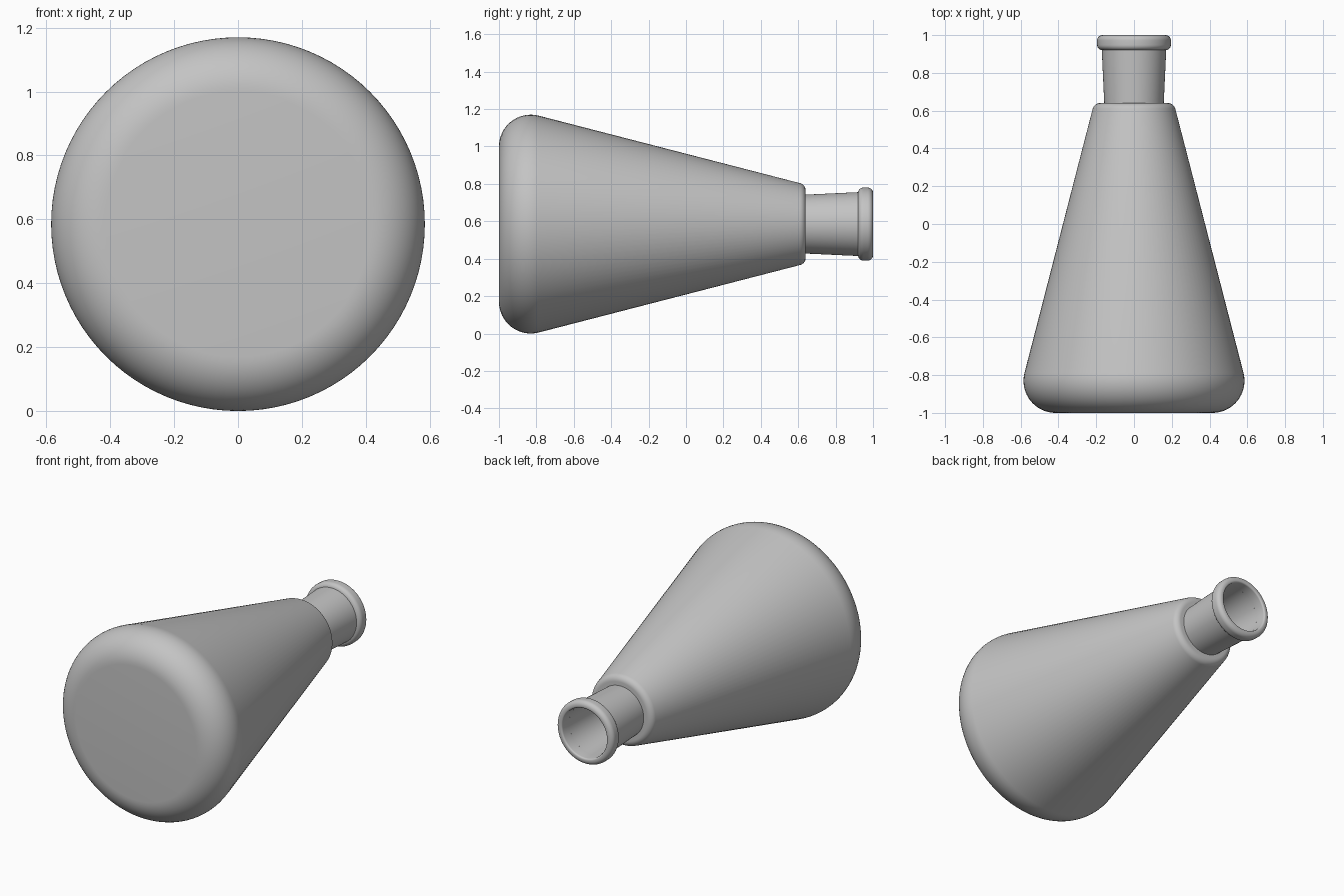
import bpy, bmesh, math

if "Cube" in bpy.data.objects:
    bpy.data.objects.remove(bpy.data.objects["Cube"])

AXIS_Z = 0.585      # height of the flask's lying axis
SEGMENTS = 96
SLOPE = 14.5        # taper of the body in degrees

grey = bpy.data.materials.new("plain grey")
grey.diffuse_color = (0.55, 0.55, 0.55, 1)
grey.use_nodes = True
grey.node_tree.nodes["Principled BSDF"].inputs["Base Color"].default_value = grey.diffuse_color


def arc(r, y, radius, start, end, steps=8):
    """Rounded corner of a profile, as (radius, y) points."""
    points = []
    for i in range(steps + 1):
        a = math.radians(start + (end - start) * i / steps)
        points.append((r + radius * math.cos(a), y + radius * math.sin(a)))
    return points


def lathe(name, profile, closed=False):
    """Turn a (radius, y) profile around the lying axis."""
    bm = bmesh.new()
    rings = []
    for r, y in profile:
        if r < 1e-5:
            rings.append([bm.verts.new((0, y, 0))] * SEGMENTS)
        else:
            angles = [2 * math.pi * i / SEGMENTS for i in range(SEGMENTS)]
            rings.append([bm.verts.new((r * math.cos(a), y, r * math.sin(a))) for a in angles])
    pairs = list(zip(rings, rings[1:]))
    if closed:
        pairs.append((rings[-1], rings[0]))
    for low, high in pairs:
        for i in range(SEGMENTS):
            j = (i + 1) % SEGMENTS
            corners = list(dict.fromkeys([low[i], high[i], high[j], low[j]]))
            bm.faces.new(corners)
    bmesh.ops.recalc_face_normals(bm, faces=bm.faces)
    mesh = bpy.data.meshes.new(name)
    bm.to_mesh(mesh)
    bm.free()
    mesh.materials.append(grey)
    obj = bpy.data.objects.new(name, mesh)
    obj.location.z = AXIS_Z
    bpy.context.collection.objects.link(obj)
    bpy.context.view_layer.objects.active = obj
    obj.select_set(True)
    bpy.ops.object.shade_smooth_by_angle(angle=math.radians(35))
    obj.select_set(False)


# Hollow conical body: flat base, rounded heel, taper, rounded shoulder, inner wall
outer = [(0, -1)] + arc(0.415, -0.83, 0.17, -90, SLOPE, 16) + arc(0.18, 0.60, 0.04, SLOPE, 90)
inner = arc(0.18, 0.60, 0.02, 90, SLOPE) + arc(0.415, -0.83, 0.15, SLOPE, -90, 16) + [(0, -0.98)]
lathe("flask_body", outer + [(0.145, 0.64), (0.145, 0.62)] + inner)

# Neck tube, flaring slightly towards the mouth
lathe("neck", [(0.157, 0.63), (0.171, 0.93), (0.152, 0.93), (0.14, 0.63)], closed=True)

# Rounded lip around the mouth
lip = arc(0.167, 0.948, 0.028, -90, 0) + arc(0.167, 0.972, 0.028, 0, 90)
lip += arc(0.163, 0.99, 0.01, 90, 180, 4) + [(0.152, 0.92)]
lathe("lip", lip, closed=True)
